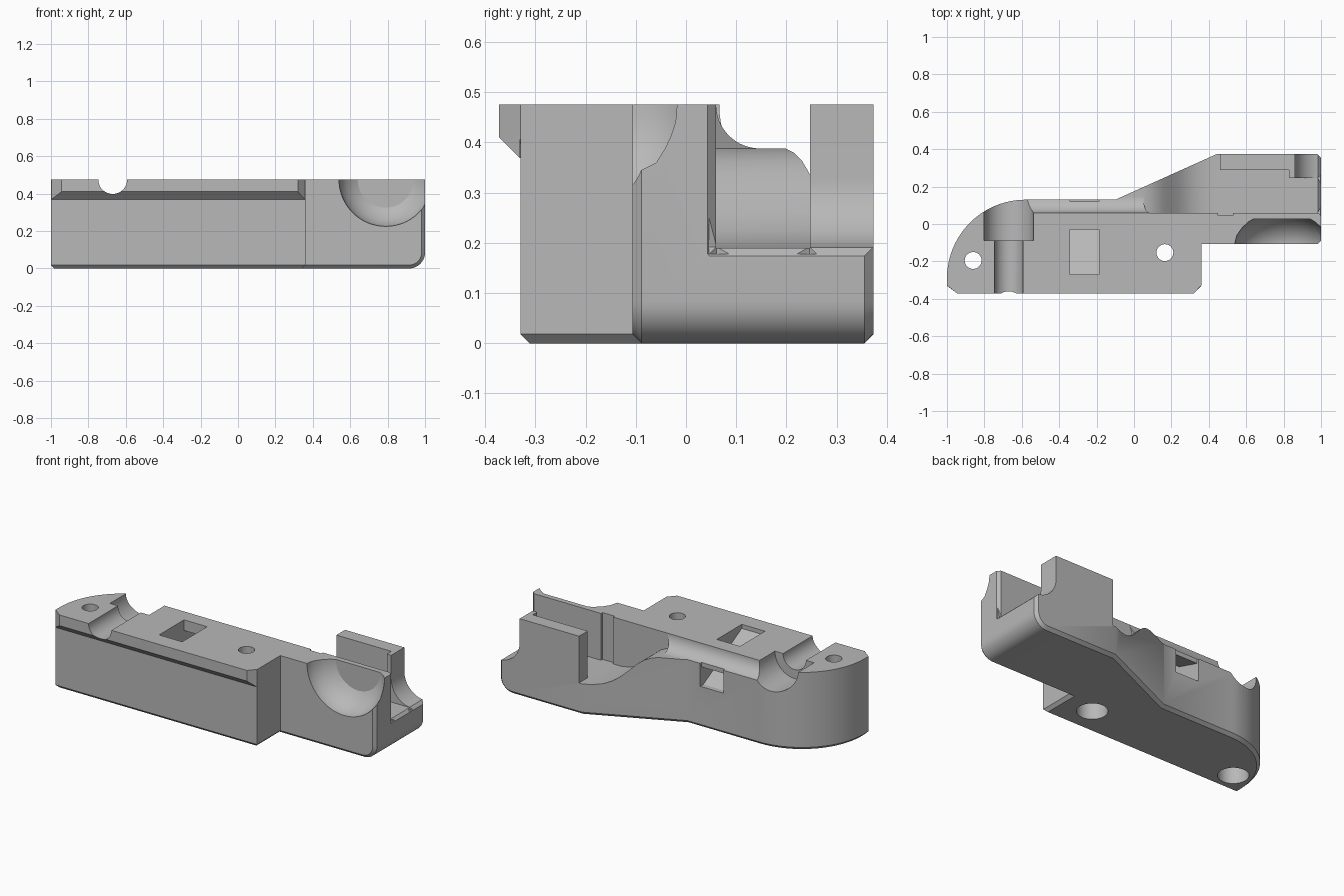
import bpy, bmesh
from math import sin, cos, pi, radians

cube = bpy.data.objects.get("Cube")
if cube:
    bpy.data.objects.remove(cube)

grey = bpy.data.materials.new("plain grey")
grey.use_nodes = True
colour = (0.48, 0.48, 0.48, 1)
grey.diffuse_color = colour
grey.node_tree.nodes["Principled BSDF"].inputs["Base Color"].default_value = colour


def place(axis, u, v, t):
    return {"x": (t, u, v), "y": (u, t, v), "z": (u, v, t)}[axis]


def arc(cx, cy, r, start, end, n=16):
    angles = [radians(start + (end - start) * i / n) for i in range(n + 1)]
    return [(cx + r * cos(a), cy + r * sin(a)) for a in angles]


def loft(name, axis, sections):
    """Solid through (position, profile) sections along an axis."""
    bm = bmesh.new()
    rings = [[bm.verts.new(place(axis, u, v, t)) for u, v in pts] for t, pts in sections]
    for a, b in zip(rings, rings[1:]):
        for i in range(len(a)):
            j = (i + 1) % len(a)
            bm.faces.new((a[i], a[j], b[j], b[i]))
    bm.faces.new(rings[0][::-1])
    bm.faces.new(rings[-1])
    bmesh.ops.recalc_face_normals(bm, faces=bm.faces)
    mesh = bpy.data.meshes.new(name)
    bm.to_mesh(mesh)
    bm.free()
    mesh.materials.append(grey)
    ob = bpy.data.objects.new(name, mesh)
    bpy.context.collection.objects.link(ob)
    return ob


def prism(name, axis, pts, a, b):
    return loft(name, axis, [(a, pts), (b, pts)])


def box(x0, x1, y0, y1, z0, z1):
    return prism("cutter", "z", [(x0, y0), (x1, y0), (x1, y1), (x0, y1)], z0, z1)


def rod(axis, u, v, r, a, b):
    return prism("cutter", axis, arc(u, v, r, 0, 360, 48)[:-1], a, b)


def combine(target, tool, operation="DIFFERENCE"):
    tool.hide_render = True
    bpy.context.view_layer.objects.active = target
    mod = target.modifiers.new("combine", "BOOLEAN")
    mod.operation, mod.object, mod.solver = operation, tool, "EXACT"
    bpy.ops.object.modifier_apply(modifier=mod.name)
    bpy.data.objects.remove(tool)


# Main body outline with a rounded left end and a stepped, slanted right arm
TOP = 0.475
outline = [(-1, -0.33), (0.36, -0.33), (0.36, -0.107), (1, -0.107), (1, 0.373),
           (0.44, 0.373), (-0.1, 0.13)] + arc(-0.58, -0.29, 0.42, 90, 180, 24)
body = prism("body", "z", outline, 0, TOP)

# Rounded lower end, then a chamfer around the base and the end face
bm = bmesh.new()
bm.from_mesh(body.data)
end = [e for e in bm.edges if all(v.co.x > 0.99 and v.co.z < 0.01 for v in e.verts)]
bmesh.ops.bevel(bm, geom=end, offset=0.085, segments=10, profile=0.5, affect="EDGES")
bm.normal_update()


def is_base(f):
    return f.normal.z < -0.01 or (f.normal.x > 0.9 and f.calc_center_median().x > 0.9)


def is_side(f):
    return abs(f.normal.z) < 0.01 and not is_base(f)


rim = [e for e in bm.edges if any(map(is_base, e.link_faces)) and any(map(is_side, e.link_faces))]
bmesh.ops.bevel(bm, geom=rim, offset=0.018, segments=1, profile=0.5, affect="EDGES")
bm.to_mesh(body.data)
bm.free()


# Overhanging lip along the front with clipped corners
def lip_section(y, inset):
    return [(-0.999, -0.25), (-0.999, -0.329), (-1 + inset * 1.4, y),
            (0.36 - inset, y), (0.359, -0.329), (0.359, -0.25)]


lip = loft("front_lip", "z", [(0.369, lip_section(-0.331, 0.001)),
                              (0.41, lip_section(-0.372, 0.04)),
                              (TOP, lip_section(-0.372, 0.04))])
combine(body, lip, "UNION")

# Cove along the back edge
cove = arc(0.147, TOP, 0.087, 180, 270) + [(0.5, 0.388), (0.5, 0.6), (0.06, 0.6)]
combine(body, prism("cutter", "x", cove, -0.6, 0.2))

# Curved ramp from the cove down to the tray floor
FLOOR = 0.19
ramp = [(0.05, 0.388), (0.09, 0.379), (0.125, 0.363), (0.155, 0.34), (0.19, 0.305),
        (0.235, 0.26), (0.28, 0.225), (0.33, 0.202), (0.39, FLOOR), (0.46, FLOOR),
        (0.46, 0.6), (0.13, 0.6)]
combine(body, prism("cutter", "y", ramp, 0.06, 0.6))

# Tray channel, its wider middle and the small notch in its front wall
combine(body, box(0.44, 1.1, 0.06, 0.247, FLOOR, 0.6))
combine(body, box(0.45, 0.83, 0.1, 0.29, FLOOR, 0.6))
combine(body, box(0.45, 0.53, 0.045, 0.1, FLOOR, 0.6))

# Concave end of the rear wall
scoop = [(0.86, 0.6)] + arc(1, 0.33, 0.14, 180, 270) + [(1.1, FLOOR), (1.1, 0.6)]
combine(body, prism("cutter", "y", scoop, 0.2, 0.6))

# Chamfers around the channel mouth
combine(body, prism("cutter", "y", [(0.982, 0.192), (1.01, 0.164), (1.01, 0.3)], 0.046, 0.6))
for y, d in ((0.06, -1), (0.247, 1)):
    mouth = [(0.982, y - d * 0.001), (1.01, y + d * 0.027), (1.01, y - d * 0.05)]
    combine(body, prism("cutter", "z", mouth, 0.178, 0.6))

# Rounded bowl in the front of the arm
bowl = [(-0.2, 0.252), (-0.1, 0.25), (-0.06, 0.24), (-0.02, 0.212), (0.01, 0.18), (0.028, 0.15)]
combine(body, loft("cutter", "y", [(y, arc(0.79, TOP, r, 0, 360, 64)[:-1]) for y, r in bowl]))

# Cross groove with a wider rear end
combine(body, rod("y", -0.67, TOP, 0.077, -0.6, 0))
combine(body, rod("y", -0.67, TOP, 0.132, -0.088, 0.4))

# Screw holes with wide recesses underneath
for x, y in ((-0.86, -0.195), (0.165, -0.153)):
    combine(body, rod("z", x, y, 0.045, -0.1, 0.6))
    combine(body, rod("z", x, y, 0.085, -0.1, 0.22))

# Slanted slot from the top to the back
slot = [(-0.27, 0.6), (-0.27, 0.45), (0.1, 0.25), (0.3, 0.25), (0.3, 0.42),
        (0.12, 0.42), (0.12, 0.365), (-0.03, 0.41), (-0.03, 0.6)]
combine(body, prism("cutter", "x", slot, -0.343, -0.187))

# Smooth curves, crisp edges
bpy.ops.object.select_all(action="DESELECT")
body.select_set(True)
bpy.context.view_layer.objects.active = body
bpy.ops.object.shade_smooth_by_angle(angle=radians(25))
